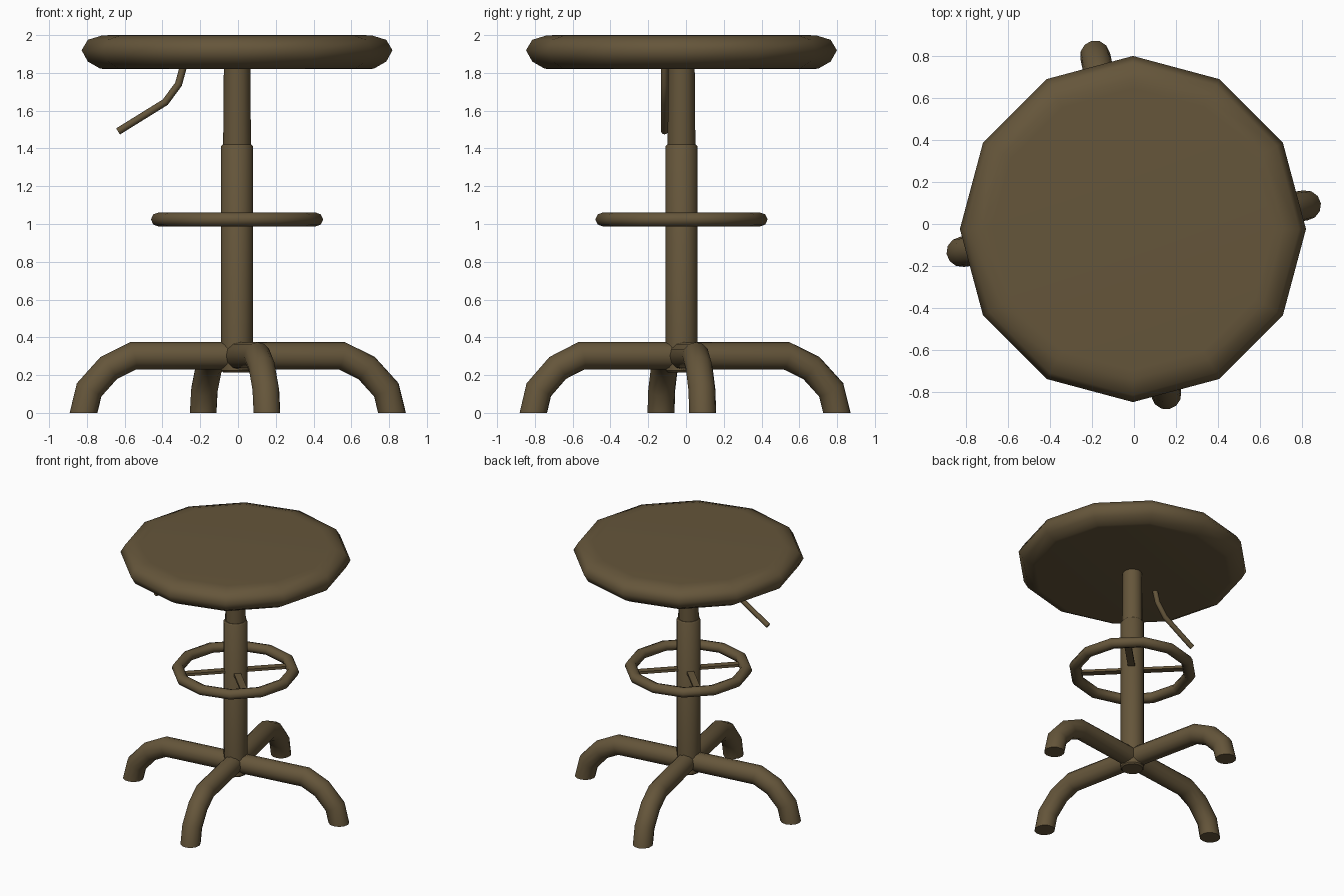
import bpy, bmesh, math
from mathutils import Vector, Matrix

if "Cube" in bpy.data.objects:
    bpy.data.objects.remove(bpy.data.objects["Cube"])

CX, CY = -0.005, -0.024      # column axis

brown = bpy.data.materials.new("brown")
brown.diffuse_color = (0.13, 0.092, 0.043, 1)
brown.use_nodes = True
brown.node_tree.nodes["Principled BSDF"].inputs["Base Color"].default_value = brown.diffuse_color


def finish(bm, name, angle=40):
    bmesh.ops.recalc_face_normals(bm, faces=bm.faces)
    me = bpy.data.meshes.new(name)
    bm.to_mesh(me)
    bm.free()
    ob = bpy.data.objects.new(name, me)
    bpy.context.collection.objects.link(ob)
    me.materials.append(brown)
    bpy.ops.object.select_all(action='DESELECT')
    ob.select_set(True)
    bpy.context.view_layer.objects.active = ob
    bpy.ops.object.shade_smooth_by_angle(angle=math.radians(angle))
    return ob


def bridge(bm, rings, closed=False):
    n = len(rings[0])
    pairs = list(zip(rings, rings[1:])) + ([(rings[-1], rings[0])] if closed else [])
    for a, b in pairs:
        for i in range(n):
            j = (i + 1) % n
            bm.faces.new((a[i], a[j], b[j], b[i]))
    if not closed:
        bm.faces.new(rings[0])
        bm.faces.new(rings[-1])


def lathe(name, profile, sides=12, closed=False, angle=40):
    """Spin an (r, z) profile about the column axis."""
    bm = bmesh.new()
    rings = []
    for r, z in profile:
        rings.append([bm.verts.new((CX + r * math.cos(t), CY + r * math.sin(t), z))
                      for t in (math.tau * i / sides for i in range(sides))])
    bridge(bm, rings, closed)
    return finish(bm, name, angle)


def tube(name, path, heading, radius, sides=12, origin=(CX, CY), end_down=False):
    """Sweep a round section along a (distance, z) path in a vertical plane."""
    h = Vector((math.cos(heading), math.sin(heading), 0))
    side = Vector((-h.y, h.x, 0))
    pts = [Vector((*origin, z)) + h * u for u, z in path]
    bm = bmesh.new()
    rings = []
    for k, p in enumerate(pts):
        d_in = (p - pts[max(k - 1, 0)]).normalized()
        d_out = (pts[min(k + 1, len(pts) - 1)] - p).normalized()
        t = (d_in + d_out).normalized()
        if end_down and k == len(pts) - 1:
            t = Vector((0, 0, -1))
        miter = 1 / max(t.dot(d_out if d_out.length else d_in), 0.5)
        up = t.cross(side) * miter
        rings.append([bm.verts.new(p + radius * (side * math.cos(a) + up * math.sin(a)))
                      for a in (math.tau * i / sides for i in range(sides))])
    bridge(bm, rings)
    return finish(bm, name, 50)


# Padded seat
lathe("seat", [(0.70, 1.82), (0.725, 1.823), (0.79, 1.86), (0.823, 1.92),
               (0.79, 1.975), (0.715, 1.998), (0.67, 2.0)], angle=75)

# Outer column and gas-lift post
lathe("column", [(0.075, 0.215), (0.085, 0.225), (0.085, 1.41), (0.077, 1.42)])
lathe("lift_post", [(0.074, 1.38), (0.070, 1.84)])

# Foot ring and its four flat spokes
section = [(0.413 + 0.043 * math.cos(a), 1.024 + 0.038 * math.sin(a))
           for a in (math.tau * i / 8 for i in range(8))]
lathe("foot_ring", section, closed=True, angle=60)
for i in range(4):
    bm = bmesh.new()
    bmesh.ops.create_cube(bm, size=1)
    bm.transform(Matrix.Translation((CX, CY, 1.024))
                 @ Matrix.Rotation(math.radians(45 + 90 * i), 4, 'Z')
                 @ Matrix.Translation((0.235, 0, 0))
                 @ Matrix.Diagonal((0.34, 0.05, 0.02, 1)))
    finish(bm, f"ring_spoke_{i + 1}")

# Four bent legs
leg_path = [(0.0, 0.302), (0.555, 0.302), (0.685, 0.238), (0.79, 0.122), (0.82, 0.0)]
for name, deg, reach in (("right_leg", 7.8, 0.828), ("back_leg", 102.3, 0.842),
                         ("left_leg", 187.6, 0.82), ("front_leg", 281.4, 0.80)):
    tube(name, [(u * reach / 0.82, z) for u, z in leg_path],
         math.radians(deg), 0.072, end_down=True)

# Height lever
tube("height_lever", [(0.285, 1.85), (0.315, 1.74), (0.385, 1.645), (0.635, 1.49)],
     math.pi, 0.019, sides=8, origin=(0, -0.114))
